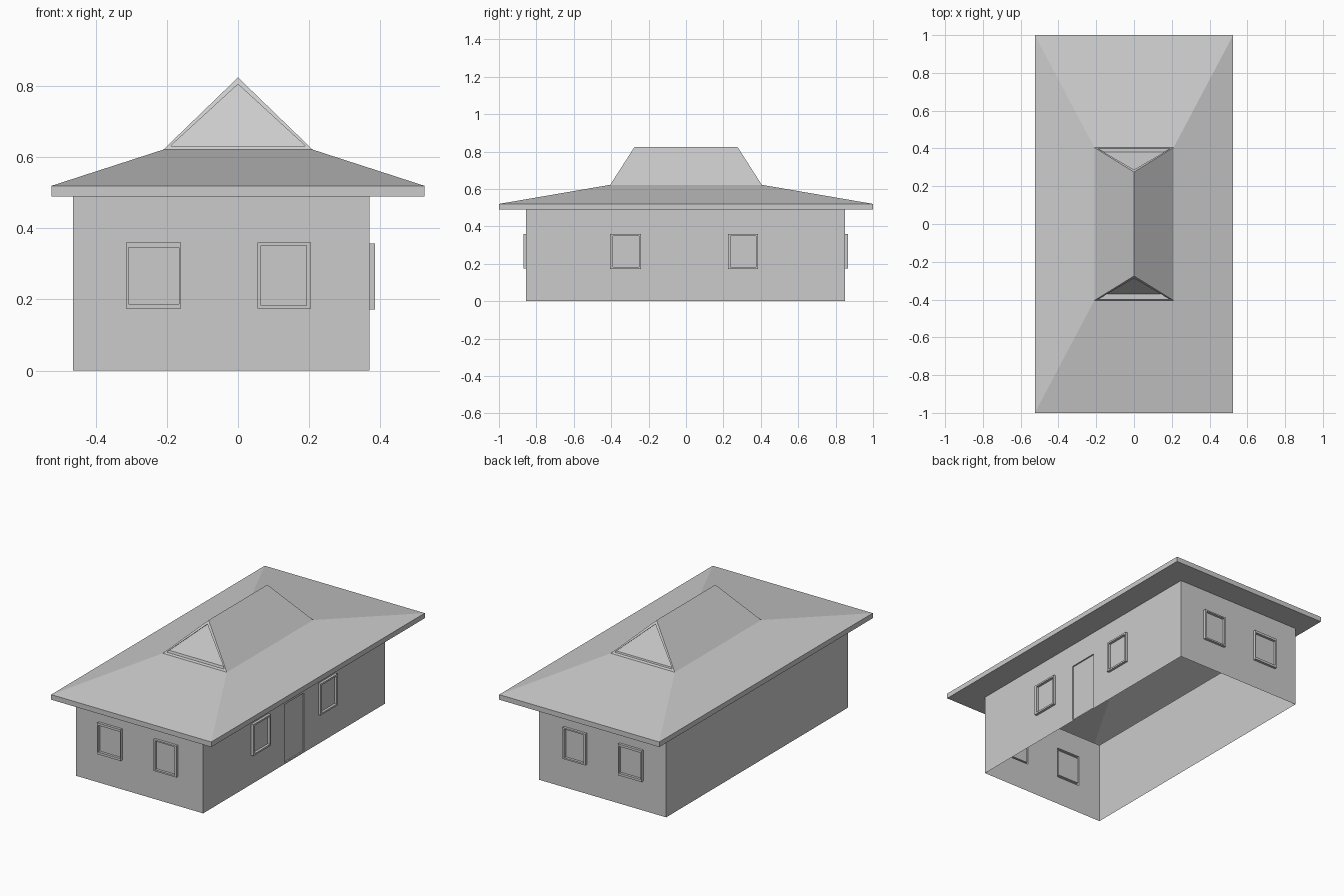
import bpy
import bmesh
from mathutils import Vector

if "Cube" in bpy.data.objects:
    bpy.data.objects.remove(bpy.data.objects["Cube"])


def make(name, rings=(), faces=(), cap=False):
    """Bridge successive point rings with faces, add loose faces, optionally cap the last ring."""
    bm = bmesh.new()
    loops = [[bm.verts.new(p) for p in r] for r in rings]
    for a, b in zip(loops, loops[1:]):
        n = len(a)
        for i in range(n):
            j = (i + 1) % n
            bm.faces.new((a[i], a[j], b[j], b[i]))
    if cap:
        bm.faces.new(loops[-1])
    for f in faces:
        bm.faces.new([bm.verts.new(p) for p in f])
    bmesh.ops.remove_doubles(bm, verts=bm.verts, dist=1e-5)
    if not cap:
        bmesh.ops.recalc_face_normals(bm, faces=bm.faces)
    mesh = bpy.data.meshes.new(name)
    bm.to_mesh(mesh)
    bm.free()
    ob = bpy.data.objects.new(name, mesh)
    bpy.context.collection.objects.link(ob)
    return ob


X0, X1, Y0, Y1, H = -0.465, 0.37, -0.855, 0.85, 0.49


def wall(name, place, u0, u1, holes, top=H):
    """Thin wall sheet with rectangular openings; place(u, z, depth) maps to 3D."""
    us = sorted({u0, u1, *[c for h in holes for c in h[:2]]})
    zs = sorted({0, top, *[c for h in holes for c in h[2:]]})
    faces = []
    for a, b in zip(us, us[1:]):
        for c, d in zip(zs, zs[1:]):
            mu, mz = (a + b) / 2, (c + d) / 2
            if not any(h[0] < mu < h[1] and h[2] < mz < h[3] for h in holes):
                faces.append([place(*p, 0) for p in ((a, c), (b, c), (b, d), (a, d))])
    return make(name, faces=faces)


def panel(name, place, steps):
    """Stepped rectangle: each step is (rectangle, depth); the last one is filled."""
    rings = [[place(*p, d) for p in ((r[0], r[2]), (r[1], r[2]), (r[1], r[3]), (r[0], r[3]))]
             for r, d in steps]
    make(name, rings, cap=True)


def window(name, place, outer, inner, out=0.015):
    panel(name, place, [(outer, 0), (outer, out), (inner, out), (inner, 0.0)])


# Wall placement functions: along the wall, height, outward depth
front = lambda u, z, d: Vector((u, Y0 - d, z))
back = lambda u, z, d: Vector((u, Y1 + d, z))
right = lambda u, z, d: Vector((X1 + d, u, z))
left = lambda u, z, d: Vector((X0 - d, u, z))

end_windows = [((-0.315, -0.16, 0.174, 0.36), (-0.308, -0.166, 0.188, 0.346)),
               ((0.055, 0.205, 0.174, 0.36), (0.065, 0.193, 0.183, 0.352))]
side_windows = [((-0.405, -0.24, 0.172, 0.358), (-0.39, -0.25, 0.182, 0.348)),
                ((0.225, 0.385, 0.172, 0.358), (0.237, 0.375, 0.182, 0.348))]
door = (-0.095, 0.09, 0.008, 0.353)

# Walls
wall("front_wall", front, X0, X1, [w[0] for w in end_windows])
wall("back_wall", back, X0, X1, [w[0] for w in end_windows])
wall("right_wall", right, Y0, Y1, [w[0] for w in side_windows] + [door])
wall("left_wall", left, Y0, Y1, [])

# Windows and door
for label, place, wins in (("front", front, end_windows), ("back", back, end_windows),
                           ("right", right, side_windows)):
    for i, (outer, inner) in enumerate(wins):
        window(f"{label}_window_{i + 1}", place, outer, inner)
panel("door", right, [(door, 0), (door, -0.008)])


def rect(x0, x1, y0, y1, z):
    return [(x0, y0, z), (x1, y0, z), (x1, y1, z), (x0, y1, z)]


# Hipped roof: soffit, fascia, slopes
GX, GY, GZ, RY, RZ = 0.21, 0.405, 0.622, 0.275, 0.825
make("hip_roof", [rect(X0, X1, Y0, Y1, H),
                  rect(-0.525, 0.525, -1, 1, H),
                  rect(-0.525, 0.525, -1, 1, 0.52),
                  rect(-GX, GX, -GY, GY, GZ)])

# Upper ridge roof
make("ridge_roof", faces=[[(0, -RY, RZ), (s * GX, -GY, GZ), (s * GX, GY, GZ), (0, RY, RZ)]
                          for s in (-1, 1)])


# Leaning gable ends with a sunken triangular panel
def gable(name, s, depth):
    lean = lambda z: GY + (RY - GY) * (z - GZ) / (RZ - GZ)
    tri = lambda hw, z0, z1, d: [(x, s * (lean(z) - d), z)
                                 for x, z in ((-hw, z0), (hw, z0), (0, z1))]
    make(name, [tri(GX, GZ, RZ, 0), tri(0.19, 0.632, 0.806, 0),
                tri(0.19, 0.632, 0.806, depth)], cap=True)


gable("front_gable", -1, 0.027)
gable("back_gable", 1, 0.018)

# Make panel normals face outward from the house centre
for ob in bpy.context.collection.objects:
    if ob.name.endswith("wall") or "window" in ob.name or "gable" in ob.name or ob.name in ("door", "hip_roof", "ridge_roof"):
        bm = bmesh.new()
        bm.from_mesh(ob.data)
        bmesh.ops.recalc_face_normals(bm, faces=bm.faces)
        big = max(bm.faces, key=lambda f: f.calc_area())
        if big.normal.dot(big.calc_center_median()) < 0:
            bmesh.ops.reverse_faces(bm, faces=bm.faces)
        bm.to_mesh(ob.data)
        bm.free()
